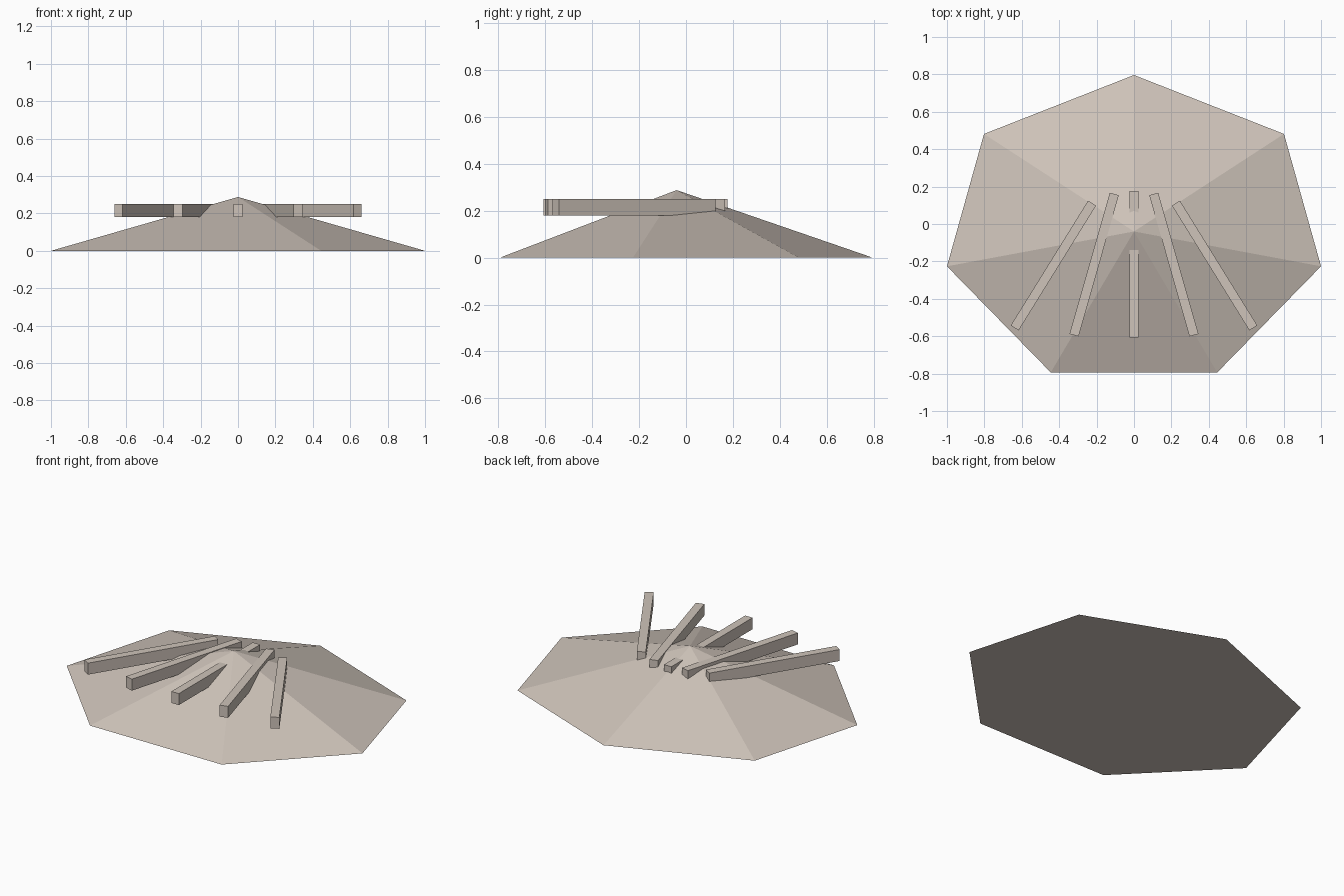
import bpy
from math import radians

default_cube = bpy.data.objects.get("Cube")
if default_cube:
    bpy.data.objects.remove(default_cube, do_unlink=True)

# Single warm stone colour
stone = bpy.data.materials.new("warm_stone")
stone.use_nodes = True
colour = (0.62, 0.55, 0.49, 1)
stone.diffuse_color = colour
stone.node_tree.nodes["Principled BSDF"].inputs["Base Color"].default_value = colour


def finish(name, scale):
    obj = bpy.context.object
    obj.name = name
    obj.scale = scale
    bpy.ops.object.transform_apply(location=False, rotation=False, scale=True)
    obj.data.materials.append(stone)
    return obj


# Low seven-sided mound, slightly wider than deep, closed underneath
HEIGHT = 0.288
bpy.ops.mesh.primitive_cone_add(vertices=7, radius1=1, radius2=0, depth=HEIGHT,
                                end_fill_type='NGON', location=(0, -0.04, HEIGHT / 2))
finish("mound", (1.0257, 0.8364, 1))


# Level beams fanned out towards the front, mirrored left and right
def beam(name, x, y, angle):
    bpy.ops.mesh.primitive_cube_add(size=1, location=(x, y, 0.215))
    obj = finish(name, (0.05, 0.785, 0.07))
    obj.rotation_euler.z = angle


beam("middle_beam", 0, -0.215, 0)
for side, sign in (("left", 1), ("right", -1)):
    beam(side + "_inner_beam", sign * 0.213, -0.217, sign * radians(15.9))
    beam(side + "_outer_beam", sign * 0.431, -0.222, sign * radians(31.8))
